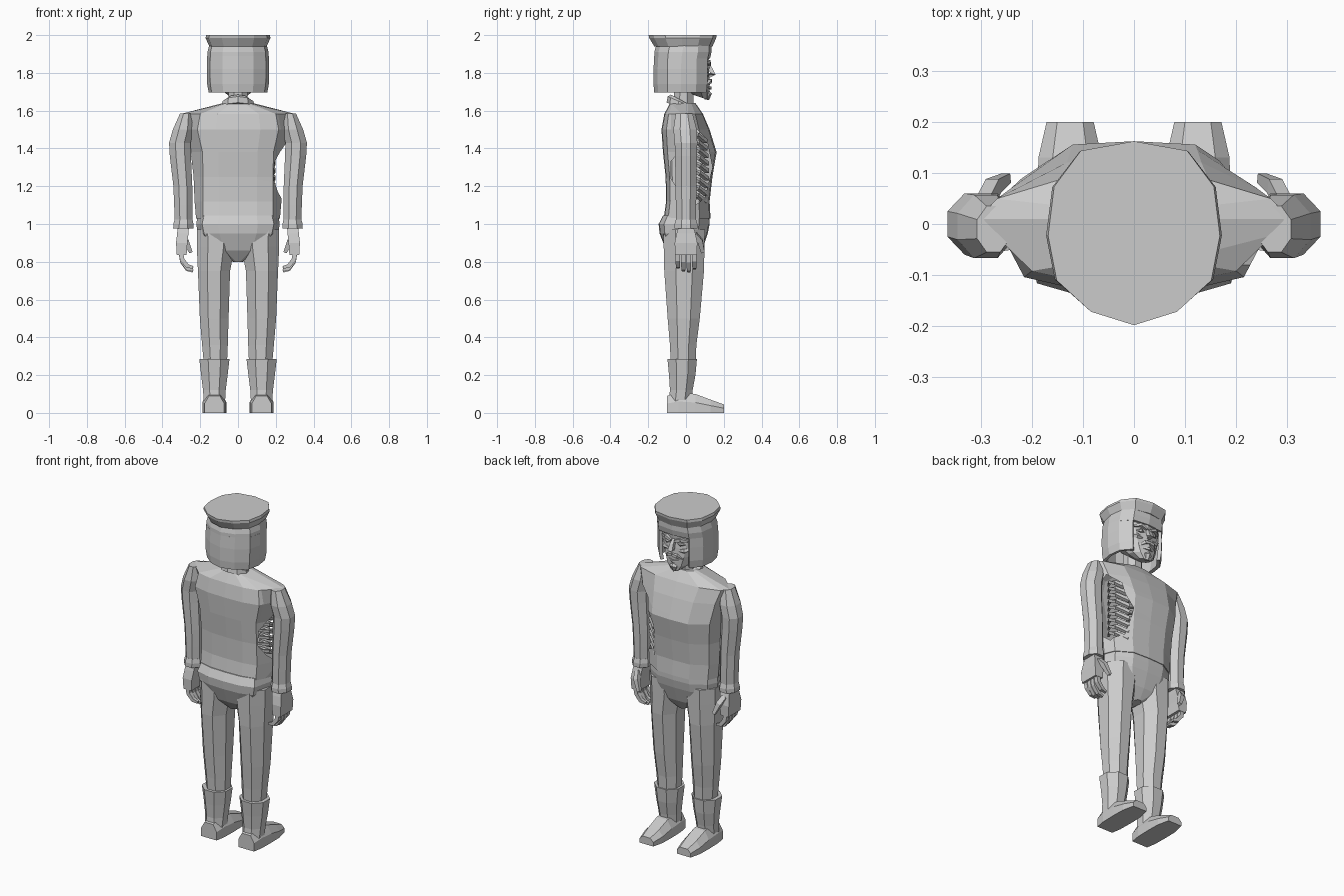
import bpy, bmesh, math
from mathutils import Vector

cube = bpy.data.objects.get("Cube")
if cube:
    bpy.data.objects.remove(cube, do_unlink=True)

GREY = (0.6, 0.6, 0.6, 1)
mat = bpy.data.materials.new("plain grey")
mat.use_nodes = True
mat.diffuse_color = GREY
mat.node_tree.nodes["Principled BSDF"].inputs["Base Color"].default_value = GREY


def loft(name, rings, closed=True, caps=True, side=1, edit=None):
    """Skin a list of point rings; side=-1 mirrors in x."""
    bm = bmesh.new()
    rows = [[bm.verts.new((p[0] * side, p[1], p[2])) for p in r] for r in rings]
    n = len(rings[0])
    for a, b in zip(rows, rows[1:]):
        for i in range(n if closed else n - 1):
            j = (i + 1) % n
            bm.faces.new((a[i], a[j], b[j], b[i]))
    if caps:
        bm.faces.new(rows[0][::-1])
        bm.faces.new(rows[-1])
    bmesh.ops.recalc_face_normals(bm, faces=bm.faces[:])
    if edit:
        edit(bm)
    mesh = bpy.data.meshes.new(name)
    bm.to_mesh(mesh)
    bm.free()
    mesh.materials.append(mat)
    ob = bpy.data.objects.new(name, mesh)
    bpy.context.collection.objects.link(ob)
    return ob


def oval(z, cx, cy, rx, ry, n=8, tilt=0):
    """Flat-sided ring with n corners at height z."""
    k = 1 / math.cos(math.pi / n)
    ang = [2 * math.pi * (i + 0.5) / n for i in range(n)]
    return [(cx + rx * k * math.cos(a), cy + ry * k * math.sin(a),
             z + tilt * math.sin(a)) for a in ang]


def tube(name, pts, radii, sides=4, side=1):
    """Limb of polygon rings along a path."""
    pts = [Vector(p) for p in pts]
    rings = []
    for i, p in enumerate(pts):
        d = (pts[min(i + 1, len(pts) - 1)] - pts[max(i - 1, 0)]).normalized()
        u = d.cross(Vector((0, 1, 0)) if abs(d.y) < 0.8 else Vector((0, 0, 1))).normalized()
        v = d.cross(u)
        ang = [2 * math.pi * (k + 0.5) / sides for k in range(sides)]
        rings.append([p + radii[i] * (u * math.cos(a) + v * math.sin(a)) for a in ang])
    return loft(name, rings, side=side)


def body_ring(z, back, front, wb, wf):
    """Symmetric trunk section, narrower at the back than at the sides."""
    half = [(wb * .55, back * .97), (wb, back * .8), (wf, 0.01),
            (wf * .88, front * .55), (wf * .48, front * .96)]
    return ([(0, back, z)] + [(x, y, z) for x, y in half] + [(0, front, z)]
            + [(-x, y, z) for x, y in reversed(half)])


# Jacket with a torn opening on its left flank
TEAR = [(.06, 1.5), (.11, 1.45), (.14, 1.3), (.1, 1.14), (.05, 1.1),
        (-.03, 1.17), (-.08, 1.24), (-.08, 1.33)]


def tear(bm):
    planes = []
    for (y0, z0), (y1, z1) in zip(TEAR, TEAR[1:] + TEAR[:1]):
        planes.append((Vector((0, y0, z0)), Vector((0, z0 - z1, y1 - y0)).normalized()))

    def inside(f, used):
        c = f.calc_center_median()
        return c.x > .05 and all((c - o).dot(n) < 1e-5 for o, n in used)
    for k, (o, n) in enumerate(planes):
        faces = [f for f in bm.faces if f.calc_center_median().x > .05 and inside(f, planes[:k])]
        geom = set(faces) | {e for f in faces for e in f.edges} | {v for f in faces for v in f.verts}
        bmesh.ops.bisect_plane(bm, geom=list(geom), plane_co=o, plane_no=n)
    bmesh.ops.delete(bm, geom=[f for f in bm.faces if inside(f, planes)], context='FACES')


jacket = [(1.03, -.118, .13, .185, .222), (1.12, -.105, .125, .185, .23),
          (1.25, -.108, .14, .185, .235), (1.38, -.122, .162, .188, .25),
          (1.5, -.13, .125, .215, .275), (1.582, -.115, .09, .2, .305),
          (1.64, -.085, .05, .06, .08)]
loft("torn_jacket", [body_ring(*r) for r in jacket], edit=tear)

# Exposed ribs behind the opening
for i in range(9):
    z = 1.47 - i * .04
    out = .012 * math.sin(math.pi * i / 8)
    tube("rib", [(.07, .1 + out, z - .02), (.13, .1 + out, z - .03),
                 (.185, .06 + out, z), (.19, .02, z + .02), (.15, -.04, z + .04)],
         [.008, .015, .014, .011, .008])
tube("spine", [(.03, -.05, 1.08), (.03, -.06, 1.3), (.03, -.05, 1.5)], [.03] * 3, 6)

# Trouser seat
seat = [(.8, -.06, .05, .02, .025), (.86, -.105, .085, .13, .17),
        (.95, -.14, .115, .18, .215), (1.0, -.145, .125, .19, .22),
        (1.045, -.122, .126, .18, .215)]
loft("trouser_seat", [body_ring(*r) for r in seat])


def foot_ring(y, w, top):
    c = .125
    return [(c - w, y, 0), (c + w, y, 0), (c + w, y, top * .55), (c + w * .55, y, top),
            (c - w * .55, y, top), (c - w, y, top * .55)]


for side, tag in ((1, "left"), (-1, "right")):
    # Leg, boot shaft and shoe
    loft(tag + "_leg", [oval(*r) for r in (
        (.27, .12, -.015, .062, .066), (.36, .122, -.015, .068, .07),
        (.5, .126, -.012, .076, .085), (.75, .127, -.01, .085, .105),
        (.88, .118, -.01, .1, .108), (.97, .12, -.01, .098, .11))], side=side)
    loft(tag + "_boot_shaft", [oval(*r) for r in (
        (.03, .125, -.035, .055, .06), (.12, .125, -.025, .06, .06),
        (.2, .125, -.02, .07, .07), (.285, .125, -.02, .08, .078))], side=side)
    loft(tag + "_shoe", [foot_ring(*r) for r in (
        (-.1, .052, .09), (-.04, .062, .11), (.05, .064, .1),
        (.13, .062, .07), (.2, .046, .045))], side=side)
    # Sleeve and cuff
    loft(tag + "_sleeve", [oval(*r) for r in (
        (.99, .288, 0, .046, .052), (1.1, .29, 0, .048, .054), (1.2, .292, 0, .05, .055),
        (1.36, .305, 0, .056, .058), (1.43, .308, 0, .057, .06),
        (1.5, .29, -.005, .055, .062), (1.585, .275, -.01, .032, .045))], side=side)
    loft(tag + "_cuff", [oval(*r) for r in (
        (.975, .29, 0, .053, .06), (1.0, .289, 0, .053, .06),
        (1.025, .288, 0, .047, .053))], side=side)
    # Hand with curled fingers and thumb
    loft(tag + "_palm", [oval(z, cx, 0, rx, ry, 4) for z, cx, rx, ry in (
        (.835, .298, .026, .058), (.9, .298, .03, .06),
        (.95, .292, .03, .05), (.985, .29, .03, .04))], side=side)
    for k, length in enumerate((.085, .1, .095, .08)):
        y = .044 - k * .029
        tube(tag + "_finger", [(.302, y, .85), (.295, y, .85 - length * .5),
                               (.268, y, .85 - length * .9), (.238, y, .85 - length)],
             [.017, .017, .015, .01], side=side)
    tube(tag + "_thumb", [(.29, .045, .945), (.275, .075, .91), (.25, .09, .85)],
         [.02, .02, .013], side=side)

# Neck and tilted collar
loft("neck", [oval(z, 0, -.012, r, r) for z, r in ((1.58, .052), (1.76, .05))])
loft("collar", [oval(z, 0, -.015, r, r * .95, 10, -.035)
                for z, r in ((1.608, .088), (1.64, .082), (1.65, .065))])


def head_ring(z, back, front, w, span=1):
    """Cap-shaped section; points run from front right round the back."""
    half = [(.5, -.85), (.9, -.5), (1, 0), (.93, .55), (.62, .95)]
    mid, depth = (front + back) / 2, (front - back) / 2
    pts = [(x * w, mid + y * depth, z) for x, y in half]
    return [(-x, y, z) for x, y, z in reversed(pts)] + [(0, back, z)] + pts


# Hood open at the face, with a closed brow band above it
hood = loft("hood", [head_ring(*r) for r in (
    (1.695, -.168, .115, .155), (1.74, -.172, .12, .163),
    (1.82, -.172, .12, .165), (1.89, -.168, .12, .163))], closed=False, caps=False)
shell = hood.modifiers.new("thickness", 'SOLIDIFY')
shell.thickness = .02
shell.offset = -1
loft("brow_band", [head_ring(z, b, f, w) + [(0, f + .005, z)] for z, b, f, w in (
    (1.875, -.168, .122, .163), (1.91, -.168, .13, .162), (1.955, -.155, .13, .15))])

# Flat cap flaring towards the top
loft("cap", [[(x, y, z) for x, y, _ in head_ring(z, b, f, w)] + [(0, f + .01, z)]
             for z, b, f, w in ((1.94, -.168, .13, .152), (1.985, -.195, .15, .172),
                                (2.0, -.198, .152, .168))])

# Face and its features
loft("face", [oval(z, 0, cy, w, d, 10, t) for z, cy, w, d, t in (
    (1.672, .075, .035, .043, -.015), (1.7, .06, .072, .06, -.01),
    (1.75, .035, .1, .087, 0), (1.8, .03, .115, .088, 0),
    (1.84, .03, .12, .082, 0), (1.9, .03, .12, .09, 0))])
tube("nose", [(0, .11, 1.85), (0, .13, 1.82), (0, .142, 1.795), (0, .115, 1.78)],
     [.01, .016, .022, .012])
tube("lower_lip", [(-.035, .112, 1.725), (0, .128, 1.72), (.035, .112, 1.725)],
     [.005, .01, .005])
tube("chin", [(0, .09, 1.7), (0, .115, 1.68), (0, .11, 1.658)], [.03, .024, .012], 6)
for side, tag in ((1, "left"), (-1, "right")):
    tube(tag + "_brow", [(.012, .125, 1.843), (.05, .122, 1.858), (.085, .1, 1.85)],
         [.009, .013, .008], side=side)
    tube(tag + "_eye", [(.022, .112, 1.826), (.045, .115, 1.828), (.068, .102, 1.826)],
         [.003, .012, .003], 6, side)
    tube(tag + "_cheek", [(.035, .113, 1.785), (.065, .108, 1.79), (.095, .075, 1.8)],
         [.007, .016, .008], 5, side)
    tube(tag + "_moustache", [(0, .13, 1.76), (.028, .127, 1.755), (.055, .108, 1.735)],
         [.01, .013, .004], side=side)
